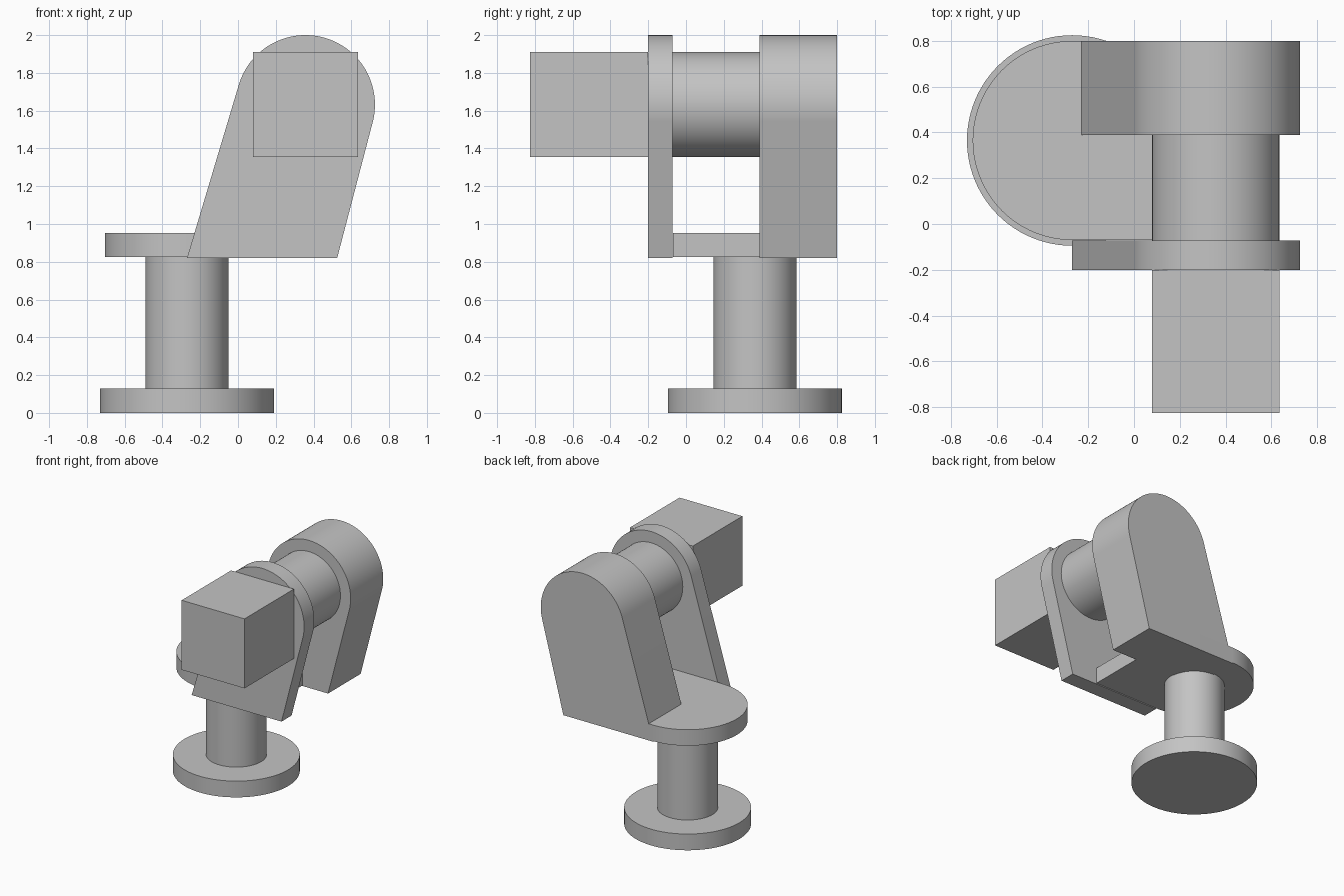
import bpy
import bmesh
from math import cos, sin, pi, atan2, acos, hypot, radians

cube = bpy.data.objects.get("Cube")
if cube:
    bpy.data.objects.remove(cube, do_unlink=True)

# Single grey material
grey = bpy.data.materials.new("plain grey")
grey.use_nodes = True
colour = (0.55, 0.55, 0.55, 1)
grey.diffuse_color = colour
grey.node_tree.nodes["Principled BSDF"].inputs["Base Color"].default_value = colour


def arc(cx, cy, r, start, end, steps=64):
    return [(cx + r * cos(start + (end - start) * i / steps),
             cy + r * sin(start + (end - start) * i / steps))
            for i in range(steps + 1)]


def circle(cx, cy, r):
    return arc(cx, cy, r, 0, 2 * pi, 96)[:-1]


def extrude(name, profile, low, high, axis):
    """Extrude a 2D outline along z (outline in xy) or y (outline in xz)."""
    def place(p, t):
        return (p[0], p[1], t) if axis == "z" else (p[0], t, p[1])
    bm = bmesh.new()
    rings = [[bm.verts.new(place(p, t)) for p in profile] for t in (low, high)]
    for ring in rings:
        bm.faces.new(ring)
    n = len(profile)
    for i in range(n):
        j = (i + 1) % n
        bm.faces.new((rings[0][i], rings[0][j], rings[1][j], rings[1][i]))
    bmesh.ops.recalc_face_normals(bm, faces=bm.faces)
    mesh = bpy.data.meshes.new(name)
    bm.to_mesh(mesh)
    bm.free()
    mesh.shade_smooth()
    mesh.set_sharp_from_angle(angle=radians(30))
    mesh.materials.append(grey)
    obj = bpy.data.objects.new(name, mesh)
    bpy.context.collection.objects.link(obj)
    return obj


# Round foot and post
px, py = -0.27, 0.365
extrude("base_disc", circle(px, py, 0.46), 0, 0.13, "z")
extrude("post", circle(px, py, 0.22), 0.12, 0.83, "z")

# Shelf plate: half round at the left, square end between the cheeks
plate_r, plate_end = 0.435, 0.30
plate = arc(px, py, plate_r, pi / 2, 3 * pi / 2)
plate += [(plate_end, py - plate_r), (plate_end, py + plate_r)]
extrude("shelf_plate", plate, 0.825, 0.953, "z")

# Leaning cheeks: flat foot with sides tangent to a rounded head
hx, hz, head_r, foot_z = 0.357, 1.632, 0.368, 0.82
foot_left, foot_right = -0.27, 0.525


def tangent_angle(x, side):
    dx, dz = x - hx, foot_z - hz
    return atan2(dz, dx) + side * acos(head_r / hypot(dx, dz))


cheek = [(foot_left, foot_z), (foot_right, foot_z)]
cheek += arc(hx, hz, head_r, tangent_angle(foot_right, 1),
             tangent_angle(foot_left, -1) + 2 * pi)
extrude("front_cheek", cheek, -0.2, -0.072, "y")
extrude("back_cheek", cheek, 0.388, 0.8, "y")

# Roller between the cheeks and the square block in front
half = 0.278
extrude("roller", circle(hx, hz, half), -0.08, 0.40, "y")
block = [(hx - half, hz - half), (hx + half, hz - half),
         (hx + half, hz + half), (hx - half, hz + half)]
extrude("front_block", block, -0.825, -0.2, "y")
